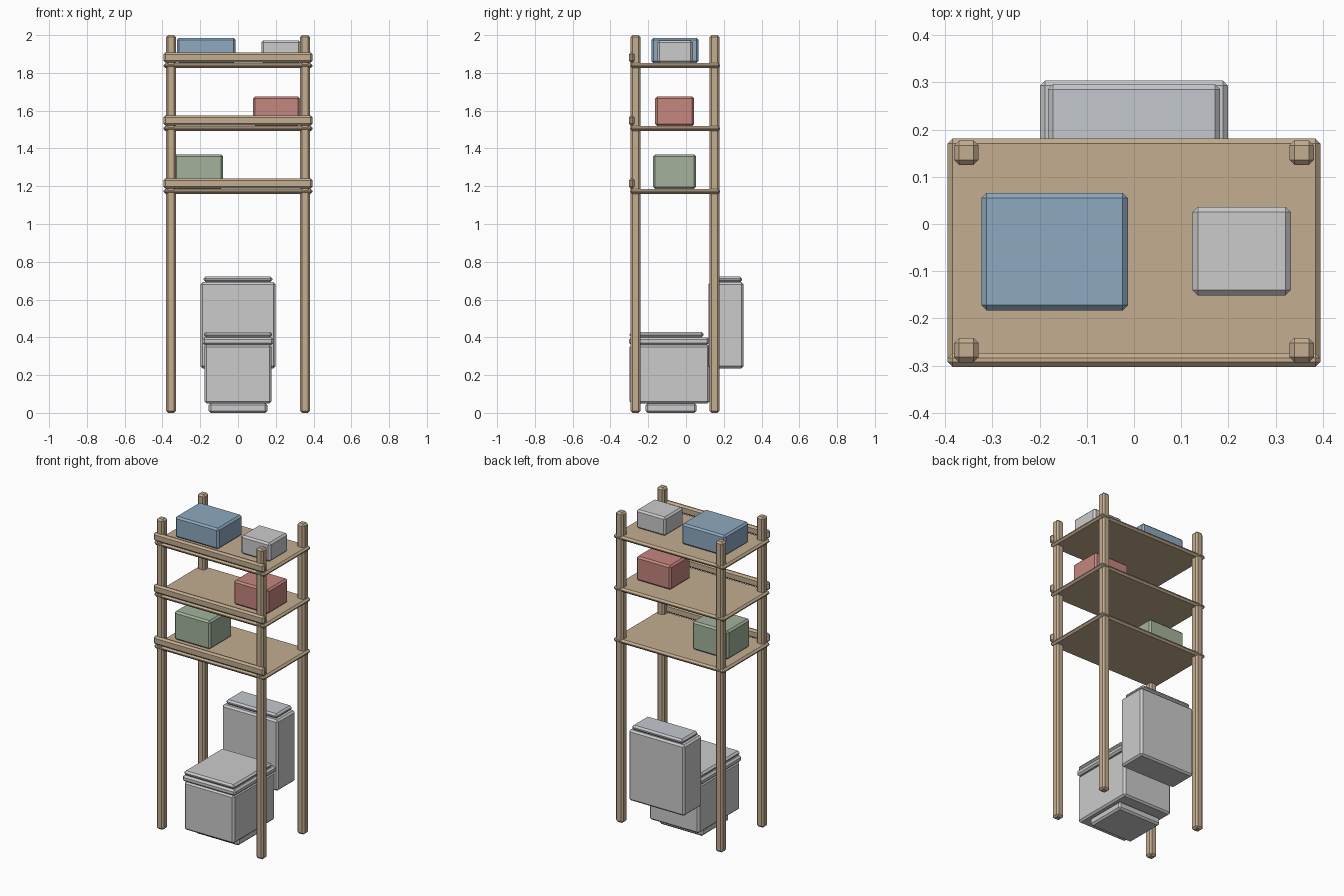
import bpy, bmesh

if "Cube" in bpy.data.objects:
    bpy.data.objects.remove(bpy.data.objects["Cube"])


def material(name, rgb):
    m = bpy.data.materials.new(name)
    m.diffuse_color = (*rgb, 1)
    m.use_nodes = True
    m.node_tree.nodes["Principled BSDF"].inputs["Base Color"].default_value = m.diffuse_color
    return m


WOOD = material("wood", (0.55, 0.42, 0.28))
BLUE = material("blue", (0.27, 0.40, 0.53))
RED = material("red", (0.56, 0.24, 0.21))
GREEN = material("green", (0.37, 0.45, 0.33))
WHITE = material("white", (0.72, 0.72, 0.70))
LID = material("lid_grey", (0.55, 0.58, 0.61))


def block(name, x, y, z, mat, bevel=0.011):
    """Chamfered box spanning the given (min, max) ranges."""
    bm = bmesh.new()
    bmesh.ops.create_cube(bm, size=1)
    for v in bm.verts:
        v.co = [r[0] + (c + 0.5) * (r[1] - r[0]) for c, r in zip(v.co, (x, y, z))]
    bmesh.ops.bevel(bm, geom=bm.edges[:], offset=bevel, segments=1,
                    affect='EDGES', profile=0.5)
    me = bpy.data.meshes.new(name)
    bm.to_mesh(me)
    bm.free()
    me.materials.append(mat)
    ob = bpy.data.objects.new(name, me)
    bpy.context.collection.objects.link(ob)
    return ob


# Corner posts
for side, x in (("left", -0.355), ("right", 0.355)):
    for end, y in (("front", -0.267), ("back", 0.151)):
        block(f"post_{end}_{side}", (x - 0.026, x + 0.026),
              (y - 0.026, y + 0.026), (0, 2), WOOD)

# Shelves with front rails
for i, top in enumerate((1.186, 1.519, 1.852), 1):
    block(f"shelf_{i}", (-0.395, 0.395), (-0.296, 0.181), (top - 0.027, top), WOOD)
    block(f"shelf_rail_{i}", (-0.395, 0.395), (-0.303, -0.273),
          (top + 0.002, top + 0.056), WOOD)

# Storage boxes
block("blue_box", (-0.323, -0.013), (-0.183, 0.066), (1.852, 1.986), BLUE)
block("white_box", (0.124, 0.332), (-0.151, 0.036), (1.852, 1.972), WHITE)
block("red_box", (0.08, 0.328), (-0.163, 0.043), (1.519, 1.675), RED)
block("green_box", (-0.336, -0.079), (-0.174, 0.053), (1.186, 1.369), GREEN)

# Toilet
block("toilet_foot", (-0.155, 0.155), (-0.215, 0.055), (0, 0.052), WHITE)
block("toilet_bowl", (-0.178, 0.178), (-0.298, 0.125), (0.05, 0.36), WHITE)
block("toilet_seat", (-0.188, 0.188), (-0.301, 0.122), (0.36, 0.4), WHITE)
block("toilet_lid", (-0.18, 0.18), (-0.298, 0.093), (0.4, 0.429), WHITE)
block("toilet_tank", (-0.199, 0.199), (0.118, 0.304), (0.236, 0.692), WHITE)
block("tank_lid", (-0.182, 0.182), (0.134, 0.296), (0.692, 0.722), LID)
